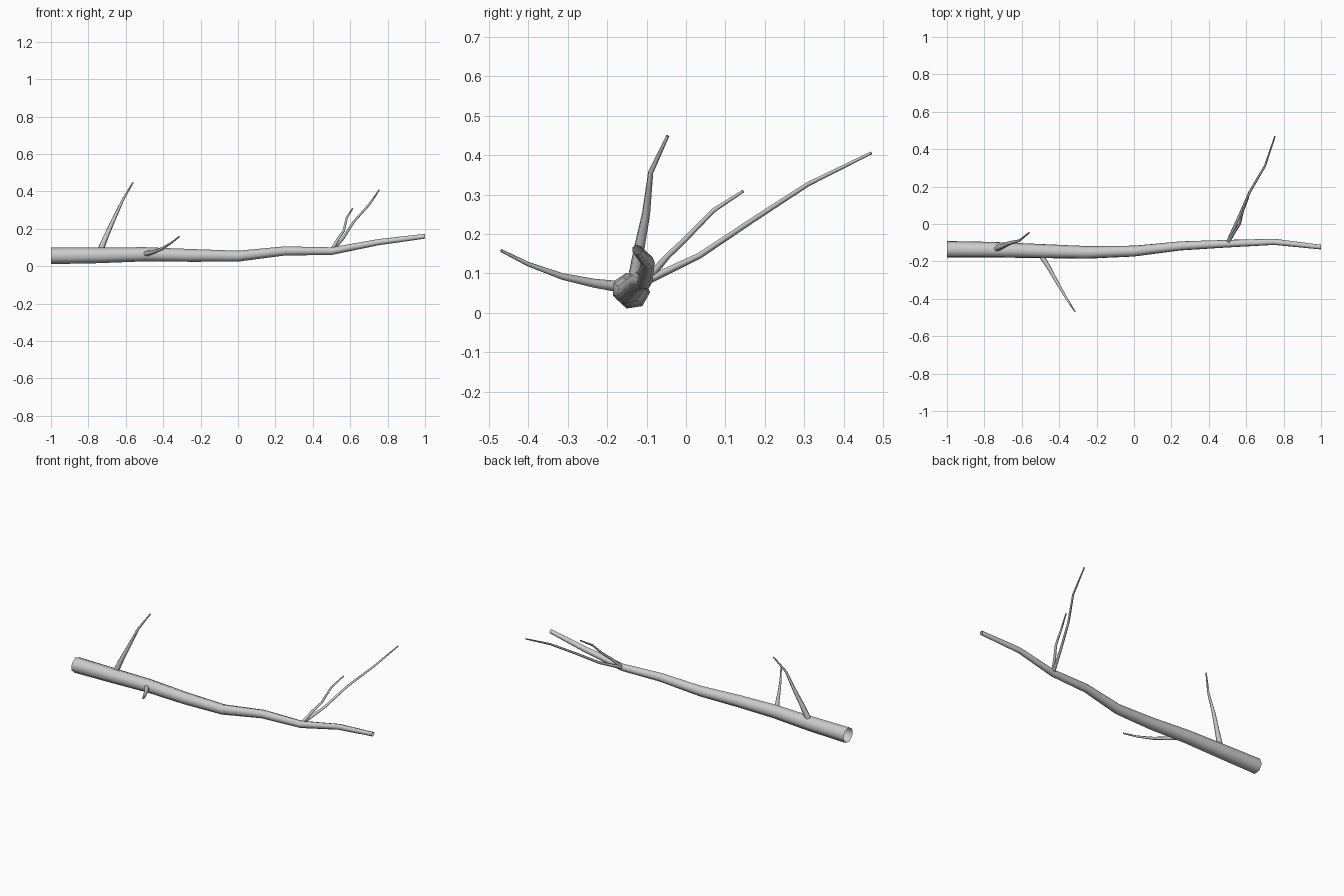
import bpy, bmesh, math
from mathutils import Vector

X = Vector((1, 0, 0))


def tube(name, rings, sides, start=0.0, upright=False):
    """Tapered tube; rings are (x, y, z, radius). Upright rings face along x."""
    bm = bmesh.new()
    pts = [Vector(r[:3]) for r in rings]
    loops = []
    for i, p in enumerate(pts):
        tangent = pts[min(i + 1, len(pts) - 1)] - pts[max(i - 1, 0)]
        rot = X.rotation_difference(X if upright else tangent)
        loop = []
        for k in range(sides):
            a = start + math.tau * k / sides
            offset = Vector((0, math.cos(a), math.sin(a))) * rings[i][3]
            loop.append(bm.verts.new(p + rot @ offset))
        loops.append(loop)
    for a, b in zip(loops, loops[1:]):
        for k in range(sides):
            n = (k + 1) % sides
            bm.faces.new((a[k], a[n], b[n], b[k]))
    bmesh.ops.recalc_face_normals(bm, faces=bm.faces[:])
    for f in bm.faces:
        f.smooth = True
    mesh = bpy.data.meshes.new(name)
    bm.to_mesh(mesh)
    bm.free()
    obj = bpy.data.objects.new(name, mesh)
    bpy.context.collection.objects.link(obj)


# main branch: seven-sided, open ends
tube("main_branch", [
    (-1.0, -0.137, 0.055, 0.046), (-0.75, -0.139, 0.057, 0.043),
    (-0.5, -0.146, 0.063, 0.039), (-0.25, -0.153, 0.057, 0.035),
    (0.0, -0.146, 0.053, 0.030), (0.25, -0.118, 0.081, 0.025),
    (0.5, -0.106, 0.080, 0.021), (0.75, -0.096, 0.128, 0.017),
    (1.0, -0.124, 0.160, 0.013)], 7, math.radians(-4), True)

# side twigs
twigs = {
    "upright_twig": [
        (-0.735, -0.132, 0.085, 0.018), (-0.70, -0.118, 0.17, 0.014),
        (-0.664, -0.102, 0.25, 0.011), (-0.615, -0.09, 0.355, 0.007),
        (-0.56, -0.046, 0.449, 0.004)],
    "front_twig": [
        (-0.492, -0.178, 0.067, 0.015), (-0.455, -0.235, 0.075, 0.012),
        (-0.41, -0.315, 0.092, 0.009), (-0.36, -0.40, 0.123, 0.006),
        (-0.315, -0.469, 0.158, 0.004)],
    "long_rear_twig": [
        (0.503, -0.095, 0.084, 0.011), (0.56, 0.035, 0.146, 0.008),
        (0.618, 0.17, 0.236, 0.007), (0.70, 0.31, 0.327, 0.006),
        (0.754, 0.47, 0.406, 0.004)],
    "short_rear_twig": [
        (0.505, -0.093, 0.09, 0.011), (0.535, -0.045, 0.145, 0.008),
        (0.565, 0.0, 0.188, 0.007), (0.582, 0.07, 0.26, 0.006),
        (0.613, 0.145, 0.309, 0.004)],
}
for name, rings in twigs.items():
    tube(name, rings, 5)
